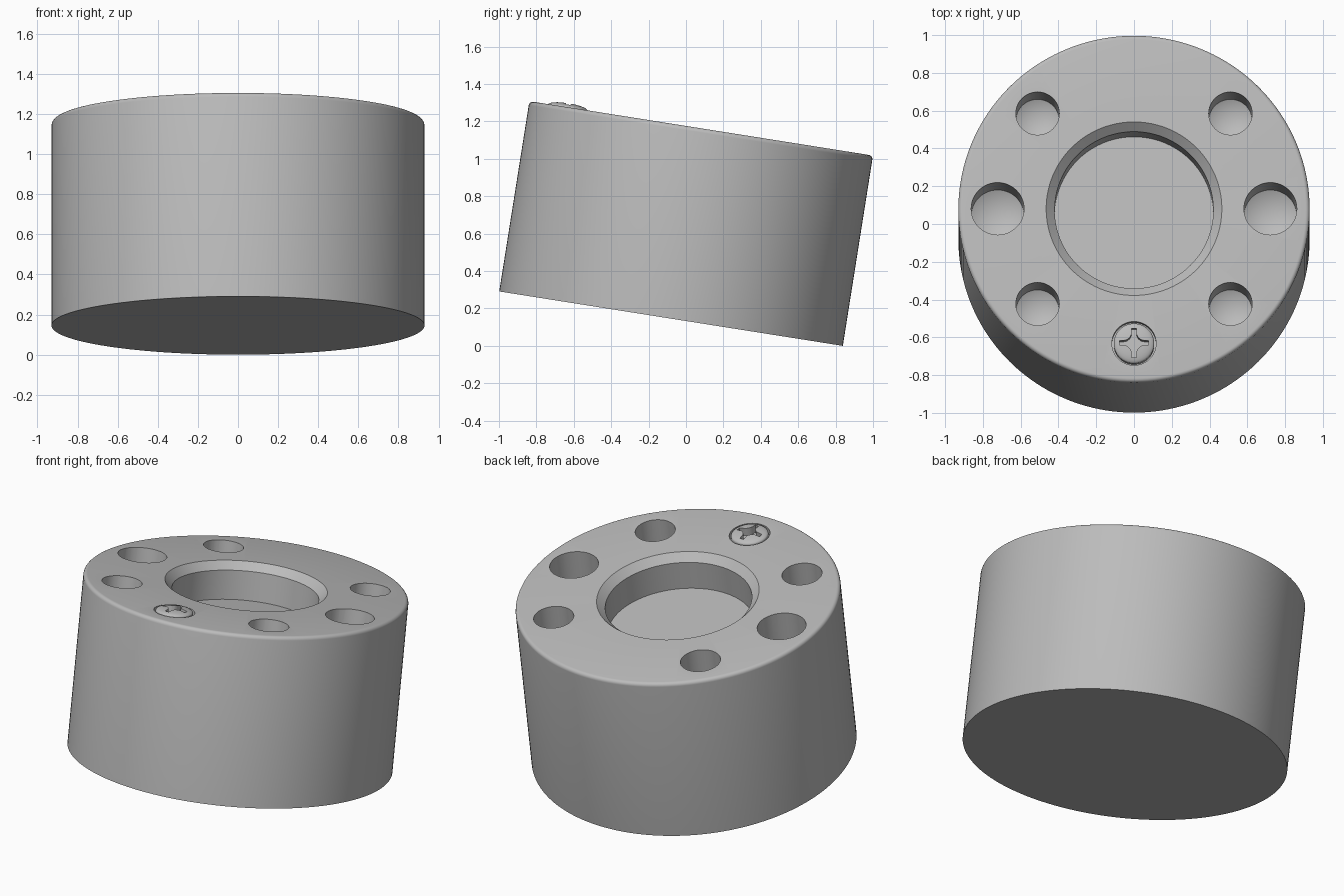
import bpy, bmesh
from math import radians, pi, cos, sin
from mathutils import Matrix

cube = bpy.data.objects.get("Cube")
if cube:
    bpy.data.objects.remove(cube, do_unlink=True)

grey = bpy.data.materials.new("metal grey")
grey.use_nodes = True
colour = (0.5, 0.5, 0.5, 1)
grey.diffuse_color = colour
grey.node_tree.nodes["Principled BSDF"].inputs["Base Color"].default_value = colour

R, H, RING = 0.93, 1.03, 0.722
# The whole part leans back about x, resting on its rear edge
TILT = Matrix.Translation((0, -0.08, R * sin(radians(9)))) @ Matrix.Rotation(radians(-9), 4, 'X')


def make_object(name, bm, place):
    bmesh.ops.recalc_face_normals(bm, faces=bm.faces)
    mesh = bpy.data.meshes.new(name)
    bm.to_mesh(mesh)
    bm.free()
    mesh.materials.append(grey)
    ob = bpy.data.objects.new(name, mesh)
    bpy.context.collection.objects.link(ob)
    ob.matrix_world = TILT @ place
    return ob


def lathe(name, profile, place=Matrix(), steps=96):
    """Revolve (radius, height) points that start and end on the axis."""
    bm = bmesh.new()
    verts = [bm.verts.new((r, 0, z)) for r, z in profile]
    edges = [bm.edges.new(pair) for pair in zip(verts, verts[1:])]
    bmesh.ops.spin(bm, geom=verts + edges, cent=(0, 0, 0), axis=(0, 0, 1),
                   angle=2 * pi, steps=steps)
    bmesh.ops.remove_doubles(bm, verts=bm.verts, dist=1e-5)
    return make_object(name, bm, place)


def cut(target, cutter):
    mod = target.modifiers.new("cut", 'BOOLEAN')
    mod.operation, mod.object, mod.solver = 'DIFFERENCE', cutter, 'EXACT'
    bpy.context.view_layer.objects.active = target
    bpy.ops.object.modifier_apply(modifier=mod.name)
    bpy.data.objects.remove(cutter, do_unlink=True)


def on_ring(degrees):
    a = radians(degrees)
    return Matrix.Translation((RING * cos(a), RING * sin(a), H))


# Body with rounded top edge and chamfered central recess
fillet = 0.022
edge = [(R - fillet * (1 - cos(a)), H - fillet * (1 - sin(a)))
        for a in [i * pi / 10 for i in range(6)]]
body = lathe("body", [(0, 0), (R, 0)] + edge + [
    (0.465, H), (0.42, H - 0.045), (0.42, H - 0.22), (0, H - 0.22)], steps=160)

# Drilled holes with conical floors: two large, four small
for angle, r in [(0, 0.14), (180, 0.14), (45, 0.115), (135, 0.115), (225, 0.115), (315, 0.115)]:
    cut(body, lathe("hole_cutter", [(0, 0.1), (r, 0.1), (r, -0.25), (0, -0.25 - r * 0.58)],
                    on_ring(angle), 48))

# Shallow seat for the screw
front = on_ring(-90)
cut(body, lathe("seat_cutter", [(0, 0.1), (0.117, 0.1), (0.117, -0.04), (0, -0.04)], front, 64))

# Domed screw head filling the seat
dome = [(0.107 * cos(a), 0.024 * sin(a) - 0.002) for a in [i * pi / 16 for i in range(8)]]
screw = lathe("screw_head", [(0, -0.045), (0.107, -0.045)] + dome + [(0, 0.022)], front, 64)

# Cross recess with flared centre
bm = bmesh.new()
outline = []
for k in range(4):
    turn = Matrix.Rotation(k * pi / 2, 3, 'Z')
    for x, y in [(0.032, -0.02), (0.045, -0.014), (0.078, -0.012),
                 (0.078, 0.012), (0.045, 0.014), (0.032, 0.02)]:
        outline.append(bm.verts.new(turn @ Matrix.Translation((x, y, -0.03)).translation))
base = bm.faces.new(outline)
top = bmesh.ops.extrude_face_region(bm, geom=[base])["geom"]
bmesh.ops.translate(bm, vec=(0, 0, 0.1), verts=[v for v in top if isinstance(v, bmesh.types.BMVert)])
cut(screw, make_object("cross_cutter", bm, front))

# Smooth round walls, crisp edges
for ob in (body, screw):
    bpy.ops.object.select_all(action='DESELECT')
    ob.select_set(True)
    bpy.context.view_layer.objects.active = ob
    bpy.ops.object.shade_smooth_by_angle(angle=radians(30))
